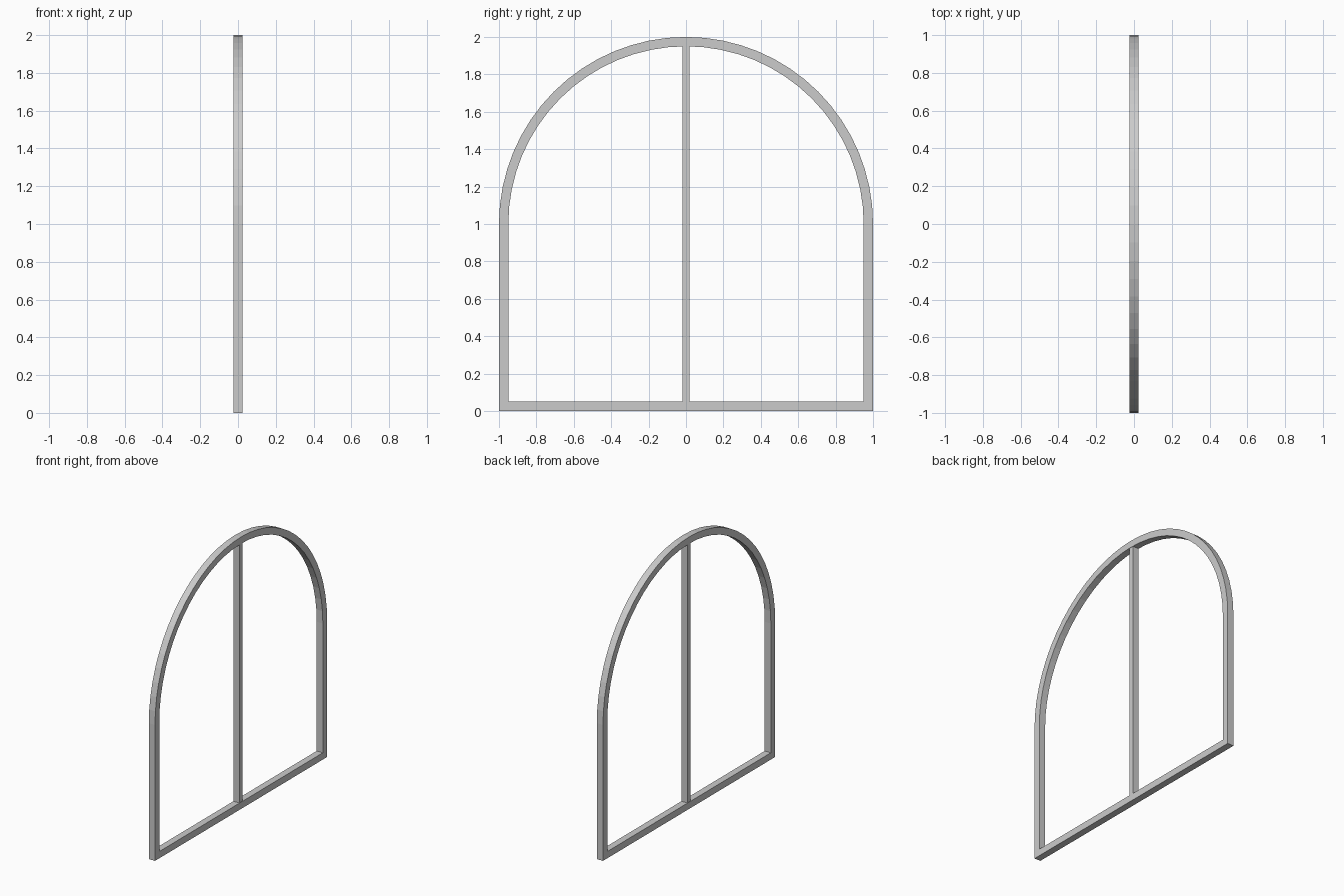
import bpy, bmesh
from math import sin, cos, pi

if "Cube" in bpy.data.objects:
    bpy.data.objects.remove(bpy.data.objects["Cube"])

DEPTH = 0.05    # thickness along x
WIDTH = 0.05    # visible width of the frame
SEGS = 32       # sides of the half-round arch


def arch_outline(inset):
    """Closed arched outline in (y, z), moved inwards by inset."""
    r = 1 - inset
    arc = [(r * cos(pi * i / SEGS), 1 + r * sin(pi * i / SEGS)) for i in range(SEGS + 1)]
    return arc + [(-r, inset), (r, inset)]


def finish(name, bm):
    bmesh.ops.recalc_face_normals(bm, faces=bm.faces)
    mesh = bpy.data.meshes.new(name)
    bm.to_mesh(mesh)
    bm.free()
    obj = bpy.data.objects.new(name, mesh)
    bpy.context.collection.objects.link(obj)
    return obj


# Arched outer frame: four matching outlines bridged into a closed ring
bm = bmesh.new()
h = DEPTH / 2
loops = [[bm.verts.new((x, y, z)) for y, z in arch_outline(inset)]
         for x, inset in ((h, 0), (h, WIDTH), (-h, WIDTH), (-h, 0))]
for k in range(4):
    a, b = loops[k], loops[(k + 1) % 4]
    for i in range(len(a)):
        j = (i + 1) % len(a)
        bm.faces.new((a[i], a[j], b[j], b[i]))
finish("arched_frame", bm)

# Slim upright bar in the middle, ends meeting the frame
bm = bmesh.new()
bmesh.ops.create_cube(bm, size=1)
bmesh.ops.scale(bm, vec=(0.045, 0.035, 1.90), verts=bm.verts)
bar = finish("centre_bar", bm)
bar.location = (0, 0, 1.0)
